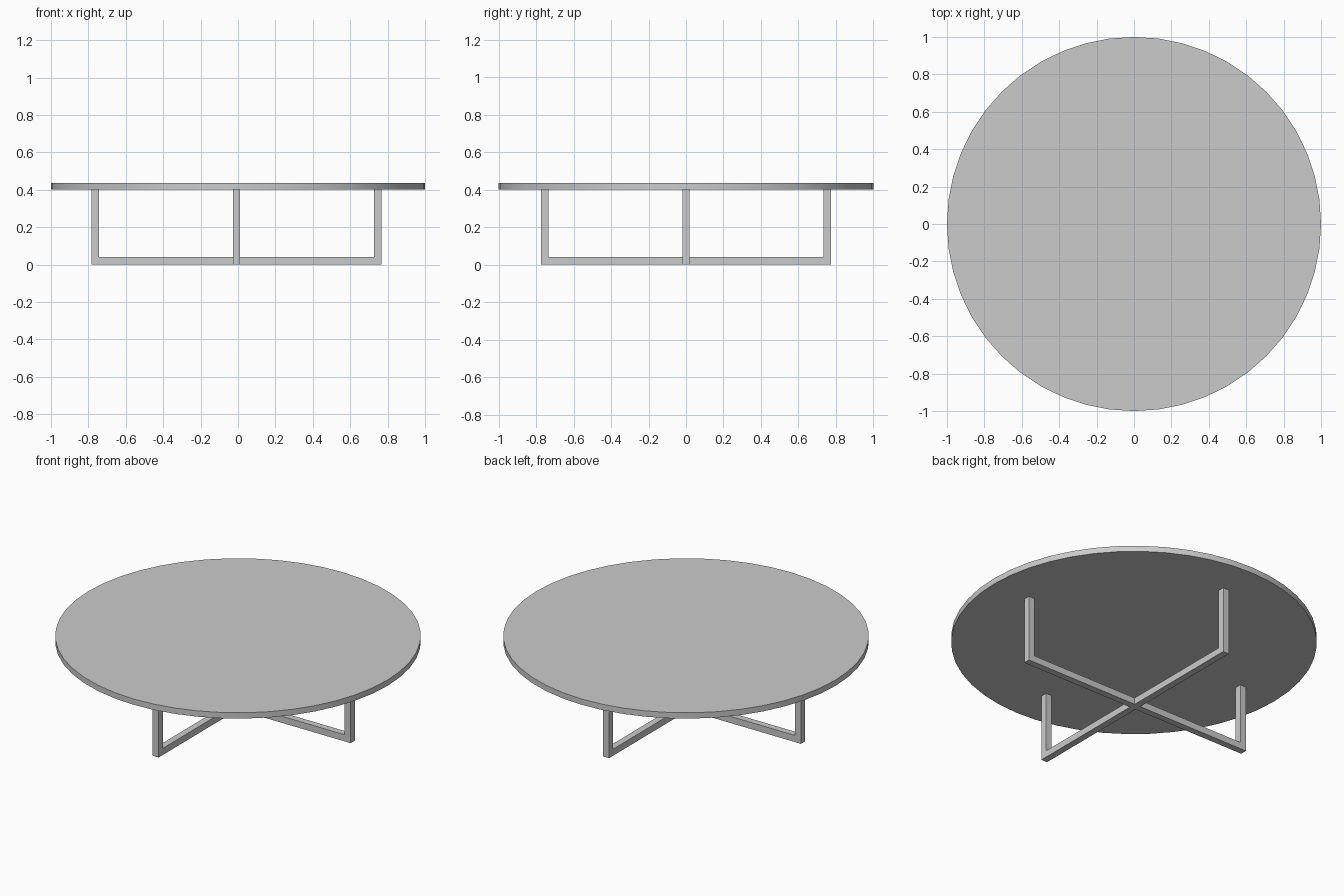
import bpy, bmesh
from math import radians

if "Cube" in bpy.data.objects:
    bpy.data.objects.remove(bpy.data.objects["Cube"])

T = 0.04          # square tube thickness
TOP_Z0, TOP_Z1 = 0.402, 0.437
CX = -0.008       # base sits slightly off centre
R = 0.774         # half span of a leg frame


def finish(bm, name, smooth=False):
    bmesh.ops.recalc_face_normals(bm, faces=bm.faces)
    me = bpy.data.meshes.new(name)
    bm.to_mesh(me)
    bm.free()
    ob = bpy.data.objects.new(name, me)
    bpy.context.collection.objects.link(ob)
    if smooth:
        bpy.context.view_layer.objects.active = ob
        ob.select_set(True)
        bpy.ops.object.shade_smooth_by_angle(angle=radians(30))
        ob.select_set(False)
    return ob


# Round table top
bm = bmesh.new()
bmesh.ops.create_cone(bm, cap_ends=True, segments=48, radius1=1, radius2=1,
                      depth=TOP_Z1 - TOP_Z0)
bmesh.ops.translate(bm, verts=bm.verts, vec=(0, 0, (TOP_Z0 + TOP_Z1) / 2))
finish(bm, "table_top", smooth=True)


# U-shaped leg frame: extruded profile
def leg_frame(name, turned):
    profile = [(-R, TOP_Z0), (-R, 0), (R, 0), (R, TOP_Z0),
               (R - T, TOP_Z0), (R - T, T), (-R + T, T), (-R + T, TOP_Z0)]
    bm = bmesh.new()
    face = bm.faces.new([bm.verts.new((u, -T / 2, z)) for u, z in profile])
    ext = bmesh.ops.extrude_face_region(bm, geom=[face])
    bmesh.ops.translate(bm, vec=(0, T, 0),
                        verts=[g for g in ext["geom"] if isinstance(g, bmesh.types.BMVert)])
    ob = finish(bm, name)
    ob.location.x = CX
    ob.rotation_euler.z = radians(90) if turned else 0


# Two frames crossing at the centre
leg_frame("side_leg_frame", False)
leg_frame("front_back_leg_frame", True)
